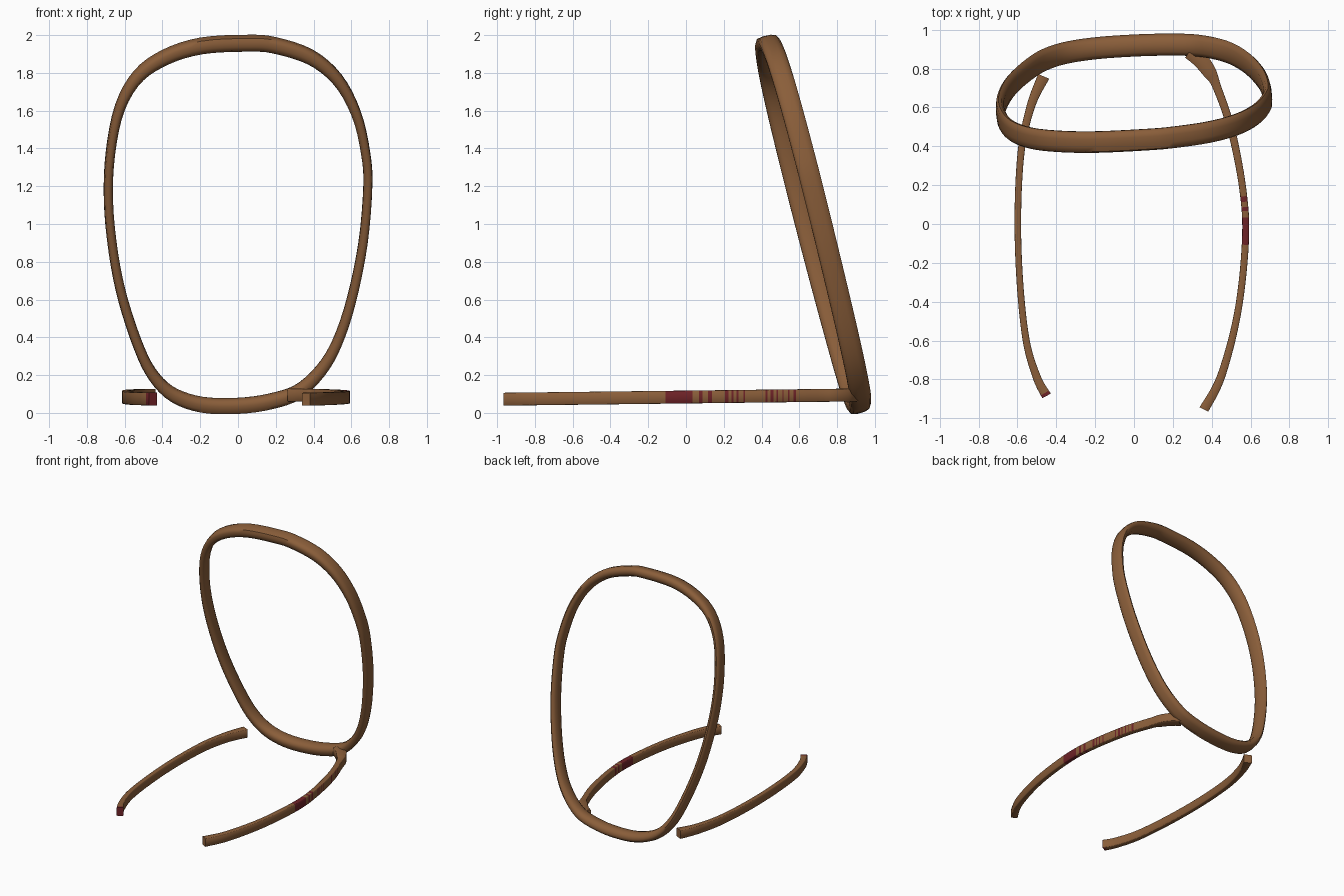
import bpy, bmesh, math
from mathutils import Vector

if "Cube" in bpy.data.objects:
    bpy.data.objects.remove(bpy.data.objects["Cube"])


def material(name, col):
    m = bpy.data.materials.new(name)
    m.diffuse_color = (*col, 1)
    m.use_nodes = True
    m.node_tree.nodes["Principled BSDF"].inputs["Base Color"].default_value = m.diffuse_color
    return m


WOOD = material("brown wood", (0.255, 0.112, 0.042))
RED = material("dark red", (0.155, 0.016, 0.02))


def spline(pts, steps, closed):
    """Catmull-Rom samples through points of any dimension."""
    pts = [Vector(p) for p in pts]
    n = len(pts)

    def get(i):
        return pts[i % n] if closed else pts[max(0, min(n - 1, i))]
    out = []
    for i in range(n if closed else n - 1):
        a, b, c, d = get(i - 1), get(i), get(i + 1), get(i + 2)
        for s in range(steps):
            t = s / steps
            out.append(0.5 * (2 * b + (c - a) * t + (2 * a - 5 * b + 4 * c - d) * t * t
                              + (3 * b - a - 3 * c + d) * t ** 3))
    if not closed:
        out.append(pts[-1])
    return out


def skin(name, rings, closed, is_red=lambda c, n: False):
    """Skin a list of cross-sections into one object."""
    bm = bmesh.new()
    vs = [[bm.verts.new(p) for p in r] for r in rings]
    k = len(rings[0])
    for i in range(len(vs) if closed else len(vs) - 1):
        a, b = vs[i], vs[(i + 1) % len(vs)]
        for j in range(k):
            bm.faces.new((a[j], a[(j + 1) % k], b[(j + 1) % k], b[j]))
    if not closed:
        bm.faces.new(vs[0])
        bm.faces.new(vs[-1])
    bmesh.ops.recalc_face_normals(bm, faces=bm.faces)
    for f in bm.faces:
        f.material_index = int(is_red(f.calc_center_median(), f.normal))
    me = bpy.data.meshes.new(name)
    bm.to_mesh(me)
    bm.free()
    me.materials.append(WOOD)
    me.materials.append(RED)
    ob = bpy.data.objects.new(name, me)
    bpy.context.collection.objects.link(ob)
    bpy.ops.object.select_all(action='DESELECT')
    bpy.context.view_layer.objects.active = ob
    ob.select_set(True)
    bpy.ops.object.shade_smooth_by_angle(angle=math.radians(50))


# Leaning, slightly turned oval back hoop: outer outline from the front (x, z)
outline = [(0.05, 2.0), (0.2, 1.988), (0.4, 1.92), (0.55, 1.79), (0.65, 1.6), (0.70, 1.38),
           (0.71, 1.2), (0.685, 0.9), (0.625, 0.6), (0.55, 0.37), (0.46, 0.21), (0.33, 0.085),
           (0.18, 0.03), (0, 0.005), (-0.2, 0.012), (-0.36, 0.07), (-0.47, 0.18), (-0.55, 0.34),
           (-0.635, 0.6), (-0.685, 0.85), (-0.71, 1.12), (-0.70, 1.38), (-0.65, 1.63),
           (-0.55, 1.81), (-0.4, 1.92), (-0.2, 1.985)]
section = [(0.3, -.5), (0.06, -.4), (0, -.15), (0.02, .2), (0.12, .4), (0.35, .5),
           (0.65, .46), (0.9, .3), (1, 0), (1, -.25), (0.85, -.45), (0.6, -.5)]
DEPTH, LEAN, TURN = 0.112, 0.253, 0.062
normal = Vector((-TURN, 1, LEAN)).normalized()
path = []
for p in spline(outline, 4, True):
    z = -0.004 + p[1] * 1.001
    path.append(Vector((p[0], 0.916 - LEAN * (z - 0.05) + TURN * p[0], z)))
rings = []
for i, p in enumerate(path):
    t = (path[(i + 1) % len(path)] - path[i - 1]).normalized()
    inward = t.cross(normal).normalized()
    if inward.dot(Vector((0, 0.67, 1.02)) - p) < 0:
        inward = -inward
    thick = 0.047 + 0.036 * abs(inward.z) ** 1.5
    rings.append([p + inward * (u * thick) + normal * (v * DEPTH) for u, v in section])
skin("back_hoop", rings, True)


# Flat curved side rails: (x, y, width) seen from above
def rail(name, pts, is_red):
    rows = spline(pts, 36, False)
    rings = []
    for i, p in enumerate(rows):
        a, b = rows[max(i - 1, 0)], rows[min(i + 1, len(rows) - 1)]
        t = Vector((b[0] - a[0], b[1] - a[1], 0)).normalized()
        side = Vector((t.y, -t.x, 0))
        c = Vector((p[0], p[1], 0.084 + 0.012 * p[1]))
        h, w, e = 0.034, p[2] / 2, 0.003
        rings.append([c + side * u + Vector((0, 0, v)) for u, v in
                      [(-w + e, -h), (w - e, -h), (w, -h + e), (w, h - e),
                       (w - e, h), (-w + e, h), (-w, h - e), (-w, -h + e)]])
    skin(name, rings, False, is_red)


# Red bands on the right rail, fading into thin stripes on its outer side
bands = [(-0.11, 0.035), (0.065, 0.09), (0.115, 0.14)]


def right_red(c, n):
    if any(a < c.y < b for a, b in bands):
        return True
    thin = 0.2 < c.y < 0.31 or 0.41 < c.y < 0.6
    return thin and n.x > 0.5 and (c.y * 100) % 3 < 1 or c.y > 0.87 and n.y < -0.4


rail("right_rail",
     [(0.36, -0.955, 0.05), (0.45, -0.78, 0.042), (0.535, -0.45, 0.036), (0.574, -0.08, 0.036),
      (0.56, 0.18, 0.036), (0.50, 0.49, 0.04), (0.425, 0.71, 0.045), (0.39, 0.78, 0.07),
      (0.34, 0.845, 0.08), (0.283, 0.885, 0.07)], right_red)
rail("left_rail",
     [(-0.45, -0.885, 0.05), (-0.50, -0.79, 0.042), (-0.555, -0.6, 0.036), (-0.588, -0.29, 0.034),
      (-0.598, 0.05, 0.034), (-0.58, 0.38, 0.036), (-0.53, 0.61, 0.044), (-0.465, 0.76, 0.062)],
     lambda c, n: c.y < -0.87)
